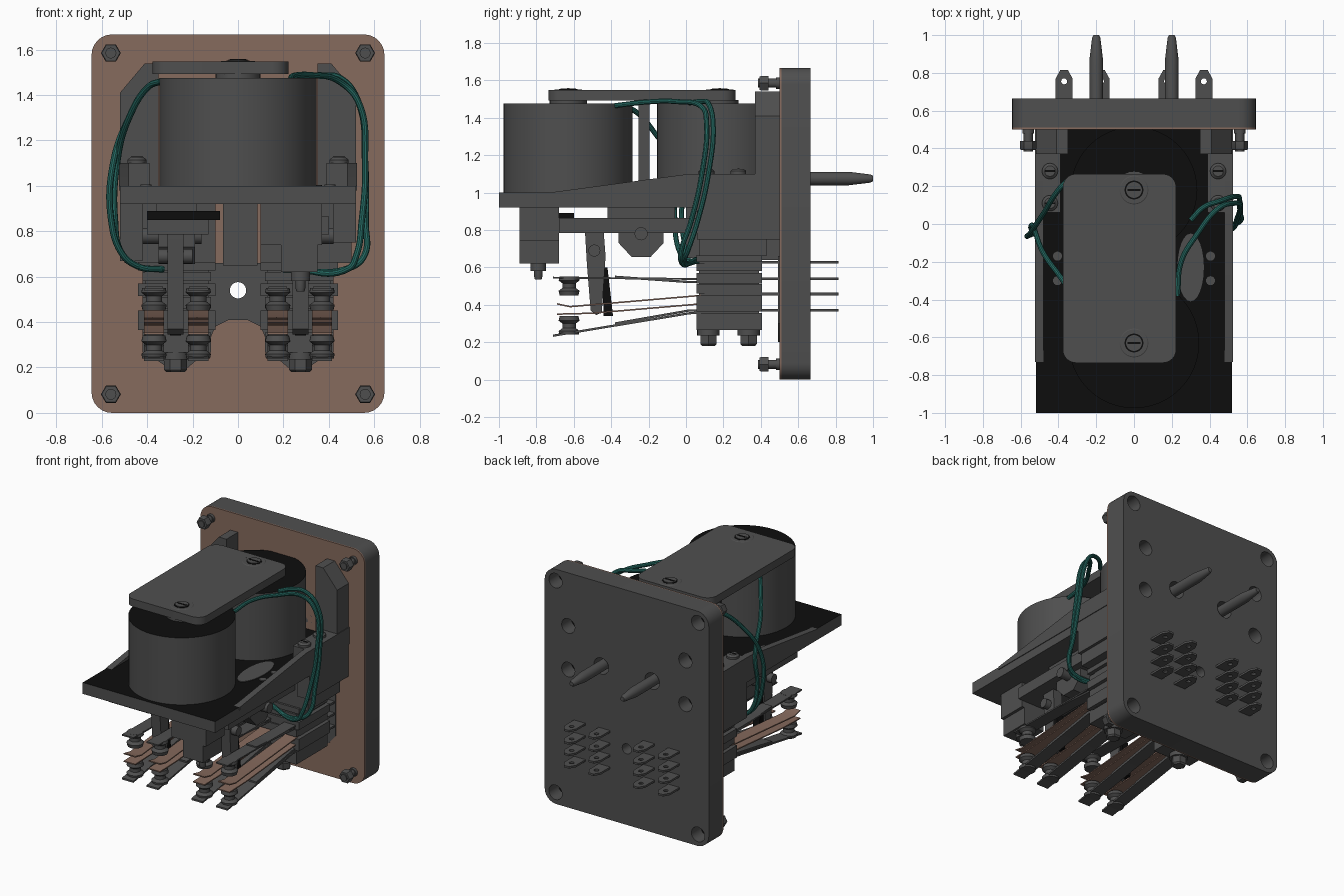
import bpy, bmesh, math
from mathutils import Vector

if "Cube" in bpy.data.objects:
    bpy.data.objects.remove(bpy.data.objects["Cube"])

def material(name, col):
    m = bpy.data.materials.new(name)
    m.diffuse_color = (*col, 1)
    m.use_nodes = True
    m.node_tree.nodes["Principled BSDF"].inputs["Base Color"].default_value = m.diffuse_color
    return m

GREY = material("dark grey", (0.078, 0.078, 0.078))
BLACK = material("black", (0.004, 0.004, 0.004))
BROWN = material("copper brown", (0.24, 0.145, 0.11))
GREEN = material("wire green", (0.018, 0.14, 0.12))
AX = {'x': lambda u, v, t: (t, u, v), 'y': lambda u, v, t: (u, t, v), 'z': lambda u, v, t: (u, v, t)}

def finish(name, bm, mat, top=None):
    bmesh.ops.recalc_face_normals(bm, faces=bm.faces)
    me = bpy.data.meshes.new(name)
    bm.to_mesh(me)
    bm.free()
    me.materials.append(mat)
    if top:  # faces looking up take a second colour
        me.materials.append(top)
        for p in me.polygons:
            p.material_index = int(p.normal.z > 0.9)
    ob = bpy.data.objects.new(name, me)
    bpy.context.collection.objects.link(ob)
    return ob

def prism(name, loops, axis, a, b, mat=GREY, top=None):
    """Extrude an outline (first loop) with holes (other loops) from a to b."""
    bm = bmesh.new()
    edges = []
    for loop in loops:
        vs = [bm.verts.new(AX[axis](u, v, a)) for u, v in loop]
        if len(loops) == 1:
            bm.faces.new(vs)
        else:
            edges += [bm.edges.new((vs[i - 1], vs[i])) for i in range(len(vs))]
    if edges:
        bmesh.ops.triangle_fill(bm, edges=edges, use_beauty=True)
    r = bmesh.ops.extrude_face_region(bm, geom=bm.faces[:], use_keep_orig=True)
    moved = [g for g in r['geom'] if isinstance(g, bmesh.types.BMVert)]
    bmesh.ops.translate(bm, verts=moved, vec=AX[axis](0, 0, b - a))
    return finish(name, bm, mat, top)

def box(name, x0, x1, y0, y1, z0, z1, mat=GREY, top=None):
    return prism(name, [[(x0, y0), (x1, y0), (x1, y1), (x0, y1)]], 'z', z0, z1, mat, top)

def ring(u, v, r, n=24, rv=None):
    return [(u + r * math.cos(2 * math.pi * i / n), v + (rv or r) * math.sin(2 * math.pi * i / n)) for i in range(n)]

def rounded(u0, u1, v0, v1, r, n=6):
    pts = []
    for k, (cu, cv) in enumerate([(u1 - r, v1 - r), (u0 + r, v1 - r), (u0 + r, v0 + r), (u1 - r, v0 + r)]):
        for i in range(n + 1):
            a = math.pi / 2 * (k + i / n)
            pts.append((cu + r * math.cos(a), cv + r * math.sin(a)))
    return pts

def lathe(name, u, v, axis, profile, mat=GREY, n=24, top=None):
    """Turned part: profile is (radius, position along axis)."""
    bm = bmesh.new()
    rings = [[bm.verts.new(AX[axis](p, q, t)) for p, q in ring(u, v, r, n)] for r, t in profile]
    for A, B in zip(rings, rings[1:]):
        for i in range(n):
            bm.faces.new((A[i - 1], A[i], B[i], B[i - 1]))
    bm.faces.new(rings[0])
    bm.faces.new(rings[-1])
    return finish(name, bm, mat, top)

def leaf(name, x, w, pts, t, mat=GREY):
    loop = [(y, z + t / 2) for y, z in pts] + [(y, z - t / 2) for y, z in reversed(pts)]
    return prism(name, [loop], 'x', x - w / 2, x + w / 2, mat)

def wire(name, pts, r=0.014):
    cu = bpy.data.curves.new(name, 'CURVE')
    cu.dimensions = '3D'
    cu.bevel_depth, cu.bevel_resolution, cu.use_fill_caps = r, 3, True
    sp = cu.splines.new('BEZIER')
    sp.bezier_points.add(len(pts) - 1)
    for bp, p in zip(sp.bezier_points, pts):
        bp.co = p
        bp.handle_left_type = bp.handle_right_type = 'AUTO'
    tmp = bpy.data.objects.new(name + "_path", cu)
    bpy.context.collection.objects.link(tmp)
    dg = bpy.context.evaluated_depsgraph_get()
    me = bpy.data.meshes.new_from_object(tmp.evaluated_get(dg))
    bpy.data.objects.remove(tmp)
    me.materials.clear()
    me.materials.append(GREEN)
    bpy.context.collection.objects.link(bpy.data.objects.new(name, me))

# Back plate with drilled holes, brown gasket on the front
corners = [(sx * 0.56, z) for sx in (-1, 1) for z in (0.082, 1.585)]
side_holes = [(sx * 0.46, z) for sx in (-1, 1) for z in (0.98, 1.29)]
outline = rounded(-0.645, 0.645, 0, 1.667, 0.09)
centre = ring(0, 0.54, 0.036)
drilled = [ring(*c, 0.052) for c in corners + side_holes] + [ring(s * 0.2, 1.075, 0.058) for s in (-1, 1)]
prism("back_plate", [outline, centre] + drilled, 'y', 0.51, 0.665)
prism("gasket", [outline, centre], 'y', 0.5, 0.51, BROWN)
for u, v in corners + side_holes + [(-0.2, 1.075), (0.2, 1.075)]:
    lathe("hole_bottom", u, v, 'y', [(0.052, 0.55), (0.052, 0.558)], BLACK)
for u, v in corners:
    lathe("corner_bolt", u, v, 'y', [(0.024, 0.385), (0.024, 0.52)], n=16)
    lathe("corner_nut", u, v, 'y', [(0.04, 0.393), (0.044, 0.4), (0.044, 0.44)], n=6)
    lathe("corner_washer", u, v, 'y', [(0.03, 0.48), (0.03, 0.5)])
half = [(0.42, 0.66), (0.42, 0.3), (0.37, 0.24), (0.31, 0.2), (0.22, 0.2), (0.15, 0.26), (0.1, 0.38), (0.04, 0.41)]
prism("backing_plate", [half + [(-x, z) for x, z in reversed(half)], centre], 'y', 0.493, 0.5)

# Yoke shelf with side gussets and coils
box("yoke_shelf", -0.52, 0.52, -1, 0.5, 0.92, 1.0, GREY, BLACK)
prism("shelf_opening", [ring(0.3, -0.23, 0.07, 24, 0.18)], 'z', 1.0, 1.004)
for y in (-0.63, 0.18):
    r = 0.345 if y < 0 else 0.335
    lathe("coil", 0, y, 'z', [(r, 0.99), (r, 1.475)], n=48, top=BLACK)
    lathe("coil_core", 0, y, 'z', [(0.1, 1.47), (0.1, 1.495)])
    lathe("cap_screw_rim", 0, y, 'z', [(0.078, 1.547), (0.072, 1.551)])
    lathe("cap_screw_groove", 0, y, 'z', [(0.05, 1.55), (0.05, 1.553)], BLACK)
    lathe("cap_screw", 0, y, 'z', [(0.042, 1.55), (0.042, 1.556)])
    box("cap_screw_slot", -0.035, 0.035, y - 0.006, y + 0.006, 1.555, 1.558, BLACK)
box("coil_spacer_post", -0.05, 0.05, -0.255, -0.195, 1.0, 1.48)
prism("pole_strap", [rounded(-0.377, 0.223, -0.735, 0.265, 0.07)], 'z', 1.493, 1.548)

# Left and right halves
for s in (-1, 1):
    def sbox(name, a, b, *rest):
        box(name, min(s * a, s * b), max(s * a, s * b), *rest)
    prism("side_gusset", [[(-0.73, 0.98), (-0.73, 1.0), (0.02, 1.1), (0.37, 1.1), (0.5, 1.1), (0.5, 0.98)]], 'x', s * 0.48, s * 0.525)
    prism("rear_ear", [[(s * x, z) for x, z in [(0.35, 1.0), (0.52, 1.0), (0.52, 1.41), (0.41, 1.54), (0.35, 1.54)]]], 'y', 0.37, 0.5)
    sbox("mounting_pad", 0.39, 0.52, 0.06, 0.38, 0.99, 1.1)
    for y in (0.11, 0.28):
        lathe("pad_screw", s * 0.445, y, 'z', [(0.042, 1.1), (0.042, 1.115), (0.028, 1.127)])
        box("pad_screw_slot", s * 0.445 - 0.026, s * 0.445 + 0.026, y - 0.005, y + 0.005, 1.126, 1.129, BLACK)
    for y in (-0.17, -0.3):
        lathe("shelf_rivet", s * 0.405, y, 'z', [(0.024, 1.0), (0.024, 1.006)], n=16)
    lathe("guide_pin", s * 0.2, 1.075, 'y', [(0.036, 0.5), (0.036, 0.87), (0.022, 0.985), (0.015, 1.0)])

    # Contact stack: hanger, insulators, clamp bolts
    sbox("stack_hanger", 0.1, 0.5, 0.07, 0.43, 0.66, 0.93)
    sbox("hanger_foot", 0.42, 0.52, 0.06, 0.5, 0.67 if s < 0 else 0.75, 0.93)
    sbox("rear_bracket", 0.12, 0.4, 0.4, 0.5, 0.64, 0.75)
    for i, (z0, z1) in enumerate([(0.265, 0.355), (0.365, 0.45), (0.46, 0.51), (0.515, 0.57), (0.58, 0.62), (0.628, 0.665)]):
        e = 0.02 * (i % 2)
        sbox("insulator_block", 0.12 - e, 0.42 + e, 0.055, 0.405, z0, z1)
    sbox("stack_core", 0.13, 0.41, 0.07, 0.39, 0.3, 0.66)
    for y in (0.12, 0.335):
        lathe("stack_bolt_washer", s * 0.275, y, 'z', [(0.06, 0.235), (0.06, 0.265)])
        lathe("stack_bolt", s * 0.275, y, 'z', [(0.04, 0.18), (0.05, 0.19), (0.05, 0.235)], n=6)

    for x in (s * 0.175, s * 0.37):
        # Terminal tabs through the back plate
        for z in (0.37, 0.458, 0.54, 0.628):
            tab = [(x - 0.045, 0.1), (x + 0.045, 0.1), (x + 0.045, 0.77), (x + 0.02, 0.815), (x - 0.02, 0.815), (x - 0.045, 0.77)]
            prism("terminal_tab", [tab, ring(x, 0.755, 0.016, 12)], 'z', z - 0.007, z + 0.007)
        # Contact springs and buttons
        leaf("upper_spring", x, 0.09, [(-0.71, 0.545), (0.08, 0.538)], 0.01)
        leaf("upper_stiffener", x, 0.08, [(-0.38, 0.55), (0.01, 0.522), (0.08, 0.522)], 0.012)
        leaf("moving_spring_a", x, 0.09, [(-0.69, 0.405), (-0.62, 0.39), (0.08, 0.45)], 0.008, BROWN)
        leaf("moving_spring_b", x, 0.09, [(-0.69, 0.35), (-0.5, 0.355), (0.08, 0.405)], 0.008, BROWN)
        leaf("lower_stiffener", x, 0.08, [(-0.38, 0.3), (0.02, 0.37), (0.08, 0.37)], 0.012)
        leaf("lower_spring", x, 0.09, [(-0.71, 0.235), (0.02, 0.355), (0.08, 0.36)], 0.012)
        for z, d in ((0.55, -1), (0.24, 1)):
            lathe("contact_button", x, -0.625, 'z', [(r, z + d * h) for r, h in
                  [(0.052, 0), (0.056, 0.02), (0.036, 0.035), (0.036, 0.06), (0.056, 0.075), (0.05, 0.1)]])

    # Armature arm, hinge and lever
    sbox("armature_arm", 0.13, 0.4, -0.68, 0.1, 0.785, 0.865)
    sbox("armature_rib", 0.18, 0.36, -0.42, -0.06, 0.86, 0.92)
    prism("hinge_lug", [[(-0.36, 0.9), (-0.12, 0.9), (-0.12, 0.73), (-0.19, 0.655), (-0.29, 0.655), (-0.36, 0.73)]], 'x', s * 0.19, s * 0.35)
    lathe("hinge_pin", -0.24, 0.78, 'x', [(0.035, s * 0.16), (0.035, s * 0.42)])
    prism("lever", [[(-0.54, 0.79), (-0.44, 0.79), (-0.43, 0.66), (-0.45, 0.36), (-0.48, 0.345), (-0.51, 0.37), (-0.53, 0.62)]], 'x', s * 0.24, s * 0.31)
    prism("lever_fork", [[(-0.45, 0.6), (-0.42, 0.6), (-0.39, 0.34), (-0.44, 0.34)]], 'x', s * 0.25, s * 0.3, BLACK)
    lathe("lever_pivot", -0.49, 0.69, 'x', [(0.032, s * 0.2), (0.032, s * 0.35)])

# Front stops under the shelf
box("stop_block", 0.1, 0.37, -0.89, -0.68, 0.74, 0.92)
box("stop_foot", 0.19, 0.35, -0.89, -0.68, 0.62, 0.75)
lathe("stop_screw", 0.275, -0.79, 'z', [(0.018, 0.535), (0.022, 0.55), (0.022, 0.58), (0.042, 0.582), (0.042, 0.62)])
box("left_stop_plate", -0.4, -0.08, -0.88, -0.6, 0.85, 0.89, BLACK)
box("centre_web", -0.065, 0.085, 0.0, 0.45, 0.65, 0.93)

# Coil wires
for k in (0, 1):
    d = 0.035 * k
    start = [(0.23, -0.38, 1.465), (0.25, -0.2, 1.485), (0.33, -0.06, 1.487)] if k else [(0.3, 0.02, 1.48), (0.37, 0.09, 1.487)]
    wire("right_wire", start + [(0.45, 0.12 - d, 1.475 - d / 2), (0.53, 0.145 - d, 1.37), (0.56, 0.12 - d, 1.1),
         (0.562 - d / 2, 0.06 - d, 0.84), (0.555 - d, 0.01 - d, 0.69), (0.49, -0.01 - d / 2, 0.638), (0.2, 0.06, 0.632 + d / 3)])
    y = (0.24, -0.35)[k]
    wire("left_wire", [(-0.34, y, 1.46), (-0.39, y * 0.8, 1.44), (-0.48, y * 0.35 - 0.03, 1.3), (-0.55 + d / 2, -0.05 + d, 1.1),
         (-0.56 + d / 2, -0.06 + d, 0.86), (-0.51, -0.04 + d, 0.7), (-0.44, 0.0, 0.645), (-0.33, 0.06, 0.632)])

# Smooth the turned parts, keep edges sharp
for ob in bpy.context.scene.objects:
    ob.select_set(True)
    bpy.context.view_layer.objects.active = ob
bpy.ops.object.shade_smooth_by_angle(angle=math.radians(30))
